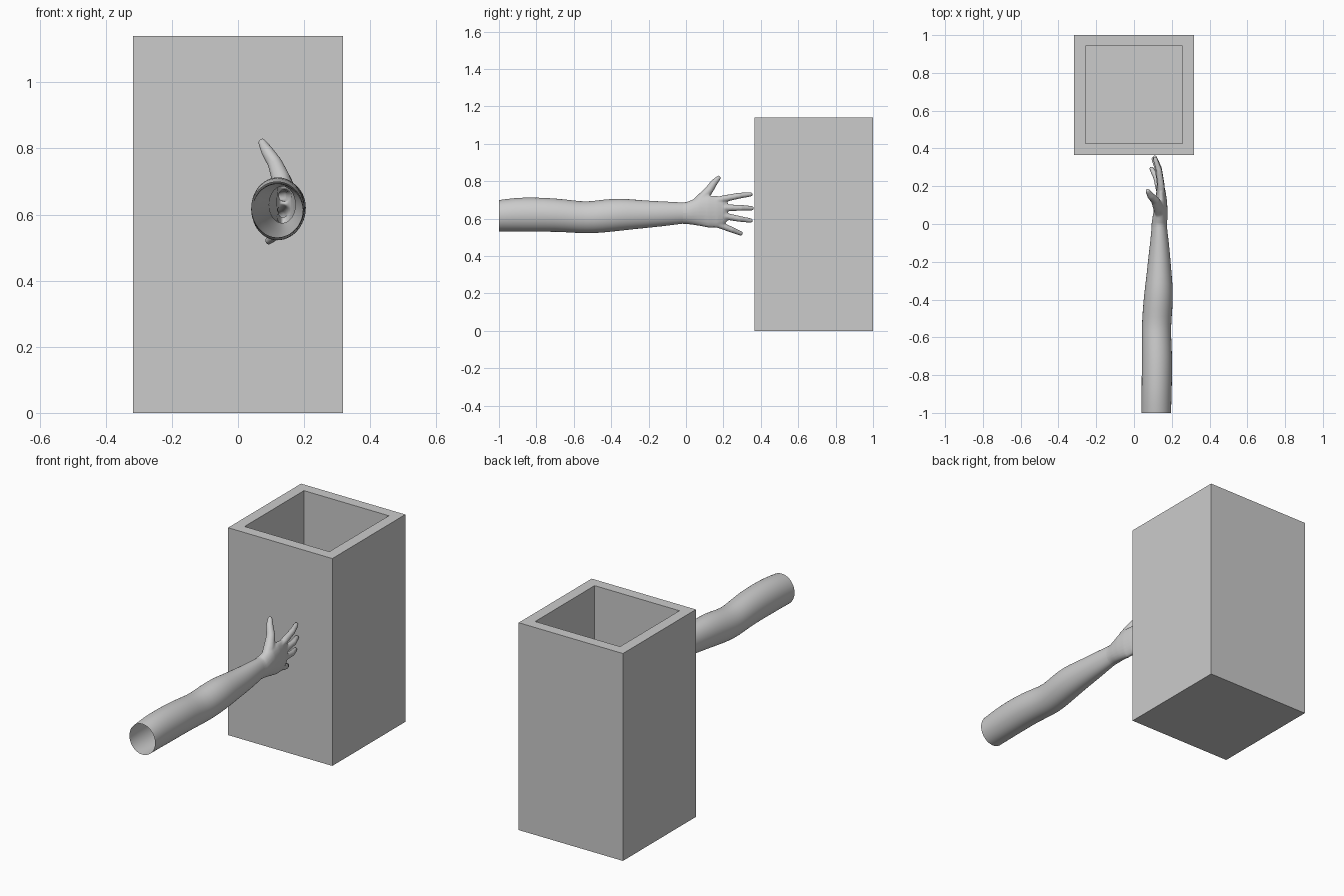
import bpy, bmesh, math
from mathutils import Vector

if "Cube" in bpy.data.objects:
    bpy.data.objects.remove(bpy.data.objects["Cube"])

grey = bpy.data.materials.new("plain grey")
grey.diffuse_color = (0.6, 0.6, 0.6, 1)
grey.use_nodes = True
grey.node_tree.nodes["Principled BSDF"].inputs["Base Color"].default_value = grey.diffuse_color


def finish(name, bm):
    bmesh.ops.recalc_face_normals(bm, faces=bm.faces)
    me = bpy.data.meshes.new(name)
    bm.to_mesh(me)
    bm.free()
    me.materials.append(grey)
    ob = bpy.data.objects.new(name, me)
    bpy.context.collection.objects.link(ob)
    return ob


def bridge(bm, rings, caps=False):
    n = len(rings[0])
    for a, b in zip(rings, rings[1:]):
        for i in range(n):
            bm.faces.new((a[i], a[(i + 1) % n], b[(i + 1) % n], b[i]))
    if caps:
        bm.faces.new(rings[0])
        bm.faces.new(rings[-1][::-1])


def ellipse_loft(bm, sections, n, caps):
    """Sections are (y, centre x, centre z, radius x, radius z)."""
    rings = []
    for y, cx, cz, rx, rz in sections:
        rings.append([bm.verts.new((cx + rx * math.cos(2 * math.pi * i / n), y,
                                    cz + rz * math.sin(2 * math.pi * i / n))) for i in range(n)])
    bridge(bm, rings, caps)


def finger(bm, points, n=12):
    """Rounded tube through (x, y, z, radius) points."""
    pts = [Vector(p[:3]) for p in points]
    rad = [p[3] for p in points]
    d = (pts[-1] - pts[-2]).normalized()
    r = rad[-1]
    for k, s in ((0.5, 0.85), (0.85, 0.5), (1.0, 0.15)):   # fingertip
        pts.append(pts[len(points) - 1] + d * r * k)
        rad.append(r * s)
    rings = []
    for i, p in enumerate(pts):
        t = (pts[min(i + 1, len(pts) - 1)] - pts[max(i - 1, 0)]).normalized()
        u = t.cross(Vector((1, 0, 0))).normalized()
        v = t.cross(u)
        rings.append([bm.verts.new(p + rad[i] * (math.cos(2 * math.pi * j / n) * u
                                                 + math.sin(2 * math.pi * j / n) * v)) for j in range(n)])
    bridge(bm, rings, True)


def apply_all(ob):
    dg = bpy.context.evaluated_depsgraph_get()
    me = bpy.data.meshes.new_from_object(ob.evaluated_get(dg))
    ob.modifiers.clear()
    ob.data = me


def smooth(ob):
    for p in ob.data.polygons:
        p.use_smooth = True


# Open-topped square box
bm = bmesh.new()
rings = []
for h, z in ((0.317, 0), (0.317, 1.14), (0.258, 1.14), (0.258, 0.058)):
    rings.append([bm.verts.new((sx * h, 0.6835 + sy * h, z))
                  for sx, sy in ((-1, -1), (1, -1), (1, 1), (-1, 1))])
bridge(bm, rings, True)
finish("open_box", bm)

# Arm: open tapering sleeve
bm = bmesh.new()
ellipse_loft(bm, [
    (-1.00, .118, .615, .079, .085), (-.92, .119, .621, .080, .091),
    (-.82, .121, .622, .081, .093), (-.70, .122, .620, .081, .090),
    (-.60, .119, .611, .078, .087), (-.53, .119, .605, .078, .085),
    (-.45, .125, .613, .079, .089), (-.36, .131, .622, .077, .088),
    (-.27, .133, .623, .067, .079), (-.18, .134, .624, .059, .071),
    (-.09, .135, .627, .049, .064), (-.02, .134, .630, .041, .057),
    (0.0, .134, .630, .040, .056)], 24, False)
arm = finish("arm", bm)
arm.modifiers.new("smooth", 'SUBSURF').levels = 1
apply_all(arm)
smooth(arm)

# Hand: palm, four fingers and thumb fused into one skin
bm = bmesh.new()
ellipse_loft(bm, [
    (-.03, .134, .630, .041, .058), (0, .134, .630, .041, .058),
    (.03, .137, .634, .040, .066), (.07, .141, .640, .037, .078),
    (.12, .144, .638, .031, .086), (.17, .143, .637, .025, .084),
    (.20, .140, .640, .021, .074), (.222, .137, .642, .012, .056)], 24, True)
for root, knuckle, middle, tip in (
        ((.145, .12, .685), (.143, .20, .706), (.132, .285, .723), (.112, .345, .730)),
        ((.145, .12, .655), (.143, .21, .658), (.132, .295, .658), (.110, .352, .656)),
        ((.145, .12, .625), (.141, .20, .615), (.127, .285, .599), (.104, .346, .590)),
        ((.145, .10, .590), (.137, .17, .570), (.118, .245, .541), (.093, .293, .521))):
    finger(bm, [(*root, .018), (*knuckle, .019), (*middle, .016), (*tip, .0125)])
finger(bm, [(.142, .03, .660, .024), (.130, .085, .708, .029), (.112, .125, .755, .023),
            (.088, .150, .792, .019), (.073, .174, .818, .013)])
hand = finish("hand", bm)
rm = hand.modifiers.new("fuse", 'REMESH')
rm.mode = 'VOXEL'
rm.voxel_size = 0.005
sm = hand.modifiers.new("soften", 'SMOOTH')
sm.factor = 0.5
sm.iterations = 5
apply_all(hand)
# Open the wrist
bm = bmesh.new()
bm.from_mesh(hand.data)
bmesh.ops.bisect_plane(bm, geom=bm.verts[:] + bm.edges[:] + bm.faces[:], plane_co=(0, -.015, 0),
                       plane_no=(0, -1, 0), clear_outer=True)
bm.to_mesh(hand.data)
bm.free()
if not hand.data.materials:
    hand.data.materials.append(grey)
smooth(hand)
